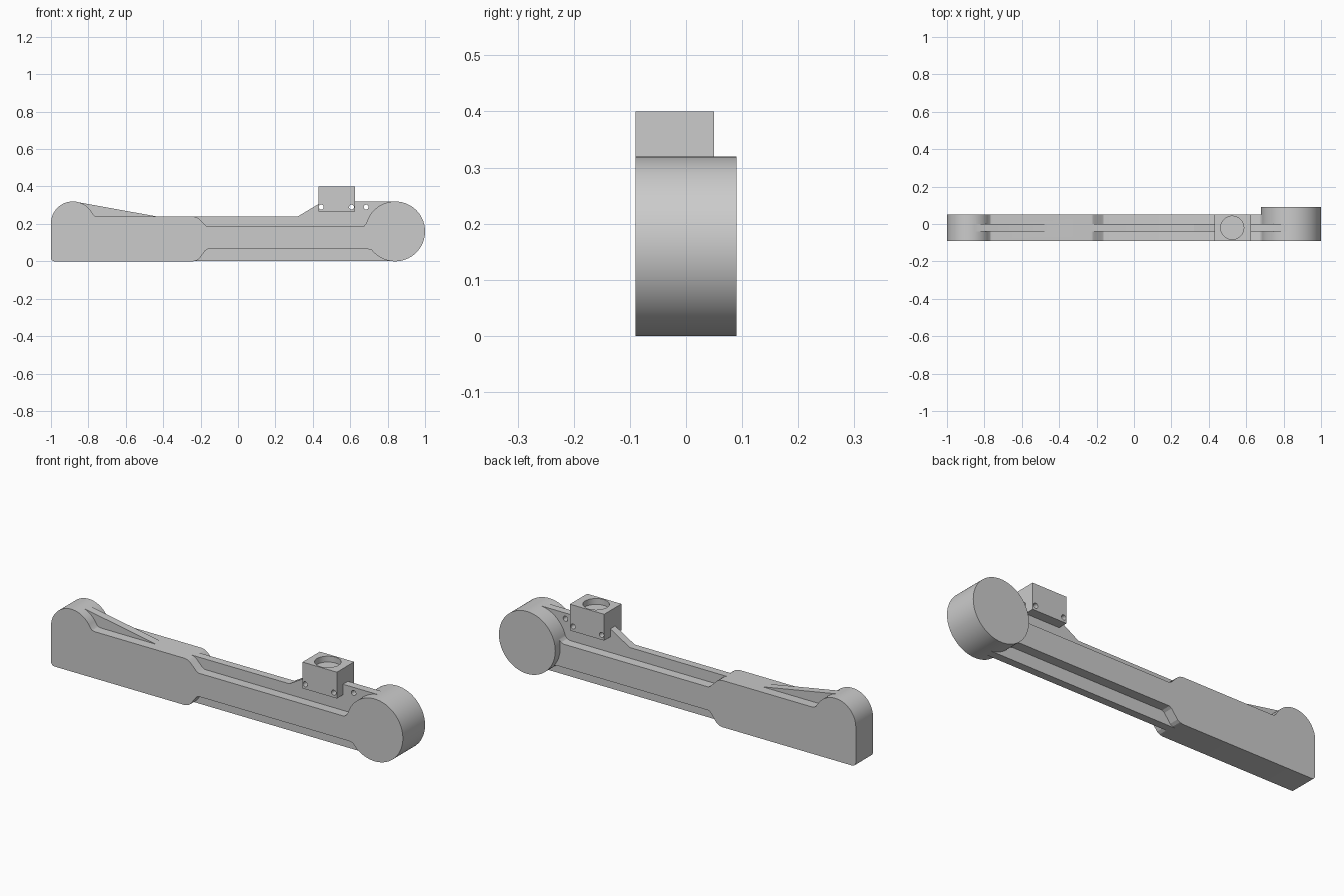
import bpy, bmesh
from math import cos, sin, radians, pi

if "Cube" in bpy.data.objects:
    bpy.data.objects.remove(bpy.data.objects["Cube"])


def arc(cx, cz, r, a0, a1, n):
    """Points of an arc in the x-z plane, angles in degrees."""
    return [(cx + r * cos(radians(a0 + (a1 - a0) * i / n)),
             cz + r * sin(radians(a0 + (a1 - a0) * i / n))) for i in range(n + 1)]


def prism(name, points, y0, y1):
    """Extrude an x-z profile from y0 to y1."""
    bm = bmesh.new()
    face = bm.faces.new([bm.verts.new((x, y0, z)) for x, z in points])
    ext = bmesh.ops.extrude_face_region(bm, geom=[face])["geom"]
    bmesh.ops.translate(bm, vec=(0, y1 - y0, 0),
                        verts=[v for v in ext if isinstance(v, bmesh.types.BMVert)])
    bmesh.ops.recalc_face_normals(bm, faces=bm.faces)
    mesh = bpy.data.meshes.new(name)
    bm.to_mesh(mesh)
    bm.free()
    obj = bpy.data.objects.new(name, mesh)
    bpy.context.collection.objects.link(obj)
    return obj


def combine(target, tool, operation):
    """Boolean the tool into the target and remove the tool."""
    mod = target.modifiers.new(operation, "BOOLEAN")
    mod.operation, mod.solver, mod.object = operation, "EXACT", tool
    bpy.context.view_layer.objects.active = target
    bpy.ops.object.modifier_apply(modifier=mod.name)
    bpy.data.objects.remove(tool)


FRONT, BACK = -0.09, 0.05
FIN_FRONT, FIN_BACK = -0.04, 0.0

# grip with rounded heel, narrowing into the central bar
profile = arc(-0.98, 0.02, 0.02, 270, 180, 6)
profile += arc(-0.883, 0.203, 0.117, 180, 33, 32)
profile += [(-0.774, 0.25), (-0.766, 0.243), (-0.752, 0.24),
            (-0.24, 0.24), (-0.222, 0.236), (-0.208, 0.227),
            (-0.175, 0.193), (-0.162, 0.185),
            (0.66, 0.185), (0.675, 0.19), (0.685, 0.201), (0.693, 0.22),
            (0.8, 0.2), (0.8, 0.07),
            (0.735, 0.045), (0.716, 0.06), (0.697, 0.065),
            (-0.162, 0.065), (-0.175, 0.057),
            (-0.208, 0.013), (-0.222, 0.004), (-0.24, 0.0)]
arm = prism("arm", profile, FRONT, BACK)

# thin fin running above and below the bar, and the fin behind the heel
long_fin = prism("long_fin", [(-0.26, 0.001), (0.84, 0.001), (0.84, 0.319), (0.5, 0.319),
                              (0.44, 0.312), (0.32, 0.24), (-0.26, 0.239)],
                 FIN_FRONT, FIN_BACK)
heel_fin = prism("heel_fin", [(-0.86, 0.2), (-0.47, 0.2), (-0.43, 0.239), (-0.866, 0.318)],
                 FIN_FRONT, FIN_BACK)
# round drum end
drum = prism("drum", arc(0.84, 0.16, 0.16, 0, 360 - 3.75, 95), FRONT, 0.09)
# sight block
block = prism("block", [(0.43, 0.265), (0.625, 0.265), (0.625, 0.4), (0.43, 0.4)],
              FRONT, BACK)
for part in (drum, long_fin, heel_fin, block):
    combine(arm, part, "UNION")

# pin holes through block and fin
for x in (0.445, 0.607, 0.685):
    pin = prism("pin_cutter", arc(x, 0.29, 0.013, 0, 345, 23), -0.2, 0.2)
    combine(arm, pin, "DIFFERENCE")

# shallow round pocket in the block top
pocket = prism("pocket_cutter", arc(0, 0, 0.062, 0, 352.5, 47), 0, 0.1)
pocket.rotation_euler.x = pi / 2
pocket.location = (0.525, -0.02, 0.37)
bpy.context.view_layer.update()
combine(arm, pocket, "DIFFERENCE")

# smooth curves, sharp edges
bpy.ops.object.select_all(action="DESELECT")
arm.select_set(True)
bpy.context.view_layer.objects.active = arm
bpy.ops.object.shade_smooth_by_angle(angle=radians(20))
